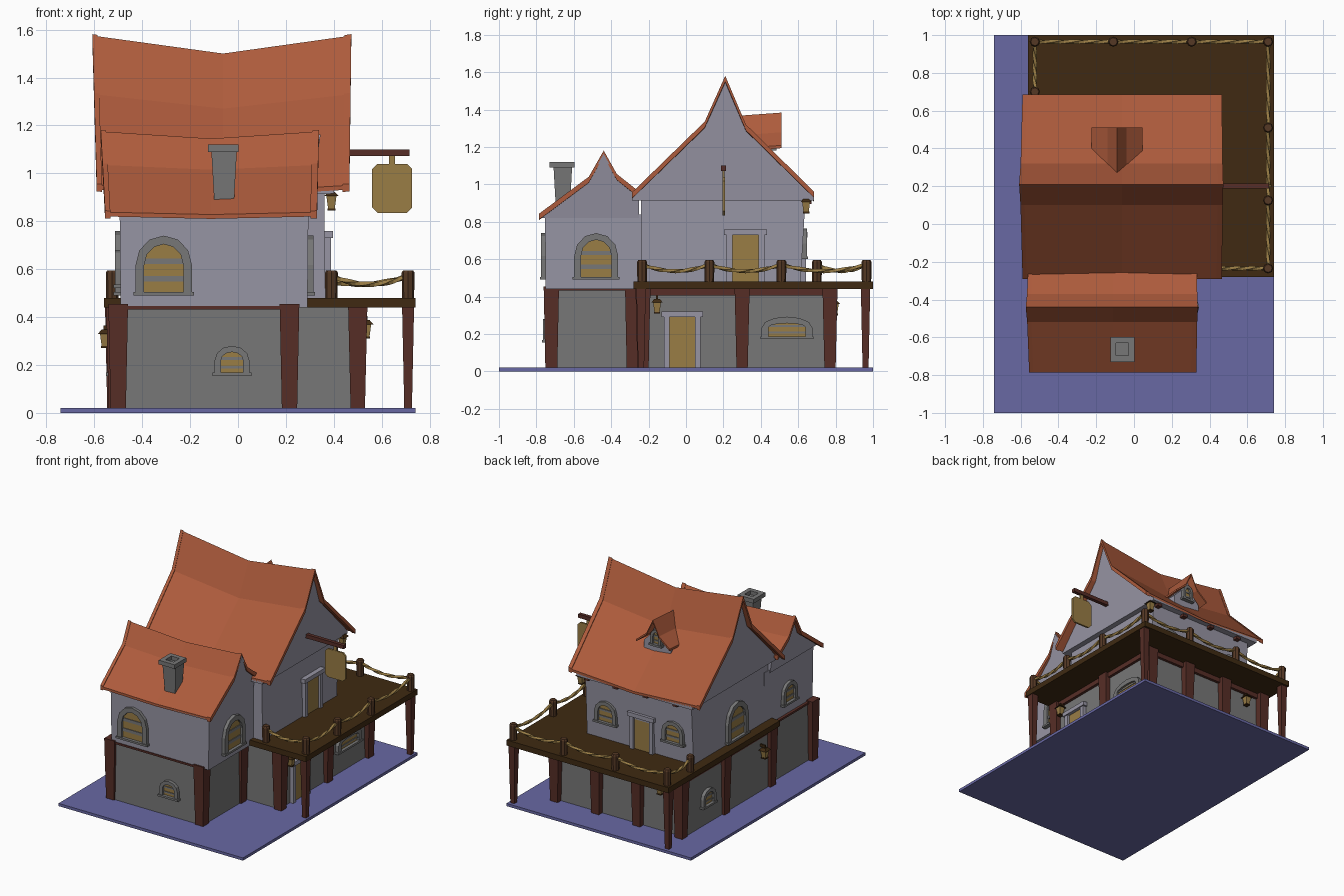
import bpy, bmesh, math
from mathutils import Matrix, Vector

if "Cube" in bpy.data.objects:
    bpy.data.objects.remove(bpy.data.objects["Cube"])

COLOURS = {
    "roof orange": (0.42, 0.105, 0.045), "plaster": (0.31, 0.30, 0.37),
    "stone grey": (0.185, 0.185, 0.185), "base blue": (0.138, 0.138, 0.37),
    "deck brown": (0.05, 0.023, 0.006), "timber red": (0.095, 0.027, 0.02),
    "mustard": (0.32, 0.205, 0.06), "post brown": (0.09, 0.04, 0.018),
}
MATS = {}
for n, c in COLOURS.items():
    MATS[n] = bpy.data.materials.new(n)
    MATS[n].diffuse_color = (*c, 1)
I = Matrix.Identity(4)


def loft(name, sections, mat, M=I):
    """Skin matching closed sections and cap both ends."""
    bm = bmesh.new()
    rings = [[bm.verts.new(M @ Vector(p)) for p in s] for s in sections]
    n = len(rings[0])
    for a, b in zip(rings, rings[1:]):
        for i in range(n):
            j = (i + 1) % n
            bm.faces.new((a[i], a[j], b[j], b[i]))
    bm.faces.new(rings[0])
    bm.faces.new(rings[-1])
    bmesh.ops.recalc_face_normals(bm, faces=bm.faces)
    me = bpy.data.meshes.new(name)
    bm.to_mesh(me)
    bm.free()
    me.materials.append(MATS[mat])
    ob = bpy.data.objects.new(name, me)
    bpy.context.collection.objects.link(ob)
    return ob


def rect(x0, x1, y0, y1, z):
    return [(x0, y0, z), (x1, y0, z), (x1, y1, z), (x0, y1, z)]


def box(name, x0, x1, y0, y1, z0, z1, mat, M=I, flare=0.0):
    """Box whose top is wider than its bottom by flare on each side."""
    f = flare
    return loft(name, [rect(x0, x1, y0, y1, z0),
                       rect(x0 - f, x1 + f, y0 - f, y1 + f, z1)], mat, M)


def place(x, y, z, deg):
    """Local frame on a wall: x along it, -y outwards."""
    return Matrix.Translation((x, y, z)) @ Matrix.Rotation(math.radians(deg), 4, 'Z')


# base, stone storey, plaster storey, deck
box("base", -.74, .74, -1, 1, 0, .02, "base blue")
box("stone_front", -.5, .235, -.74, -.2, .02, .44, "stone grey")
box("stone_main", -.52, .5, -.24, .76, .02, .44, "stone grey")
box("wall_front", -.49, .29, -.75, -.2, .44, .84, "plaster", flare=.004)
loft("wall_main", [rect(-.49, .365, -.24, .61, .44), rect(-.49, .36, -.24, .64, .945)], "plaster")
box("deck", -.56, .74, -.28, 1, .44, .48, "deck brown")
box("front_sill_beam", -.51, .25, -.755, -.24, .432, .446, "timber red")
for x in (-.525, .485):
    box("side_beam", x, x + .035, -.25, .78, .405, .44, "timber red")
box("back_beam", -.52, .52, .75, .78, .405, .44, "timber red")

# timber posts
for x, y in ((-.5, -.72), (.215, -.72), (.215, -.285)):
    box("front_post", x - .032, x + .032, y - .032, y + .032, .02, .455, "timber red", flare=.009)
for x, y in ((.5, -.23), (.5, .3), (.5, .77), (.17, .77), (-.16, .77),
             (-.5, .77), (-.51, .3), (-.51, -.23)):
    box("house_post", x - .03, x + .03, y - .03, y + .03, .02, .44, "timber red", flare=.01)
for x, y in ((.71, -.24), (.71, .96), (-.53, .96)):
    box("deck_post", x - .016, x + .016, y - .016, y + .016, .02, .44, "timber red", flare=.009)

# rope railing
RAIL = [(.39, -.235), (.71, -.235), (.71, .125), (.71, .51), (.71, .965),
        (.305, .965), (-.11, .965), (-.525, .965), (-.525, .70)]


def ngon(c, u, v, r, n, turn=0.0):
    return [c + r * (math.cos(a) * u + math.sin(a) * v)
            for a in (turn + 2 * math.pi * k / n for k in range(n))]


X, Y, Z = Vector((1, 0, 0)), Vector((0, 1, 0)), Vector((0, 0, 1))
for x, y in RAIL:
    loft("rail_post", [ngon(Vector((x, y, z)), X, Y, r, 8)
                       for z, r in ((.47, .025), (.585, .027), (.595, .021))], "post brown")
for a, b in zip(RAIL, RAIL[1:]):
    p, q = Vector((*a, .572)), Vector((*b, .572))
    side = (q - p).normalized().cross(Z)
    rings = []
    for k in range(17):
        t = k / 16
        c = p.lerp(q, t) - Z * (.035 * 4 * t * (1 - t))
        rings.append(ngon(c, side, Z, .012, 4, k * .4))
    loft("rope", rings, "mustard")


# sagging roofs: orange shell, raised verges, plaster gable block below
def roof(name, pts, sag, x0, x1, gx0, gx1, zb):
    xm = (x0 + x1) / 2
    ze, zr = pts[0][1], pts[2][1]

    def section(x, lean, k, up, down):
        top = [(x + lean * (z - ze) / (zr - ze), y, z - k * s + up)
               for (y, z), s in zip(pts, sag)]
        return top + [(a, b, c - up - down) for a, b, c in reversed(top)]

    loft(name, [section(x0, -.018, 0, 0, .018), section(xm, 0, 1, 0, .018),
                section(x1, .008, 0, 0, .018)], "roof orange")
    for xa, w, lean in ((x0, .022, -.018), (x1, -.028, .008)):
        k = abs(w) / (xm - x0)
        loft(name + "_verge", [section(xa, lean, 0, .006, .026),
                               section(xa + w, lean, k, .006, .026)], "roof orange")

    def gable(x, lean, k):
        s = [(x + lean * (z - ze) / (zr - ze), y, z - k * g - .012) for (y, z), g in zip(pts, sag)]
        return s + [(x, pts[-1][0], zb), (x, pts[0][0], zb)]

    loft(name + "_gable", [gable(gx0, -.05, 0), gable(xm, 0, 1), gable(gx1, .05, 0)], "plaster")


roof("main_roof", [(-.29, .95), (.10, 1.33), (.21, 1.575), (.32, 1.315), (.685, .955)],
     [.03, .06, .075, .06, .03], -.59, .465, -.53, .40, .915)
roof("front_roof", [(-.785, .838), (-.52, 1.035), (-.44, 1.175), (-.37, 1.05), (-.25, .955)],
     [.01, .02, .03, .025, .01], -.555, .33, -.50, .295, .82)

# dormer
DX = -.09
PROF = [(-.135, 1.205), (-.05, 1.275), (0, 1.38), (.05, 1.275), (.135, 1.205)]
loft("dormer_roof", [[(DX + x, y, z + d) for x, z in PROF] +
                     [(DX + x, y, z + d - .015) for x, z in reversed(PROF)]
                     for y, d in ((.25, -.015), (.51, .004))], "roof orange")
loft("dormer_wall", [[(DX + x * .8, y, z - .012) for x, z in PROF] +
                     [(DX + .108, y, 1.02), (DX - .108, y, 1.02)] for y in (.28, .455)], "plaster")

# rafter ends under the back eave
for x in (-.38, -.14, .10, .33):
    box("rafter_end", x - .018, x + .018, .6, .672, .895, .93, "timber red")

# chimney with an open cap
box("chimney", -.098, -.018, -.695, -.622, .86, 1.09, "stone grey", flare=.013)
ca, cb = (-.125, .003, -.73, -.597), (-.094, -.028, -.697, -.63)
loft("chimney_cap", [rect(*ca, 1.09), rect(*ca, 1.12), rect(*cb, 1.12), rect(*cb, 1.092)],
     "stone grey")


# arched windows
def arch(w, h, t=0.0):
    w, h, s = w / 2 - t, h - t, h * .5
    return [(-w, 0)] + [(w * math.cos(a), s + (h - s) * math.sin(a))
                        for a in (math.pi * (1 - k / 6) for k in range(7))] + [(w, 0)]


def window(x, y, z, deg, w, h, t=.036):
    M = place(x, y, z, deg)
    o, i = arch(w, h), arch(w, h, t)
    loft("window_frame", [[(a, -.024, b), (c, -.024, d), (c, .01, d), (a, .01, b)]
                          for (a, b), (c, d) in zip(o, i)], "stone grey", M)
    loft("window_pane", [[(a, q, b) for a, b in i] for q in (-.008, 0)], "mustard", M)
    for f in (.22, .52):
        box("window_bar", -w / 2 + t, w / 2 - t, -.013, 0, h * f, h * f + h * .09, "stone grey", M)
    box("window_sill", -w / 2 - .008, w / 2 + .008, -.03, .01, -.004, .01, "stone grey", M)


window(-.31, -.75, .495, 0, .235, .245)
window(.292, -.48, .495, 90, .235, .245)
window(-.025, -.74, .158, 0, .145, .122, .026)
window(.5, .54, .178, 90, .27, .115, .035)
window(-.52, .5, .158, -90, .145, .122, .026)
window(-.49, .13, .495, -90, .235, .265)
window(-.49, -.47, .525, -90, .16, .155, .028)
for x in (.2, -.34):
    window(x, .622, .605, 180, .17, .16, .028)
window(DX, .455, 1.185, 180, .085, .115, .02)


# doors
def door(x, y, z, deg, w, h):
    M = place(x, y, z, deg)
    box("door_panel", -w / 2, w / 2, -.01, .02, 0, h, "mustard", M)
    for s in (-1, 1):
        c = s * (w / 2 + .013)
        box("door_jamb", c - .015, c + .015, -.026, .02, 0, h, "plaster", M)
    box("door_lintel", -w / 2 - .042, w / 2 + .042, -.034, .02, h, h + .03, "plaster", M)


door(.363, .318, .48, 90, .145, .25)
door(.5, -.02, .02, 90, .14, .27)
door(-.087, .615, .48, 180, .13, .235)


# lanterns on brackets
def lantern(x, y, z, deg):
    M = place(x, y, z, deg)
    box("lantern_glass", -.014, .014, -.044, -.016, .008, .06, "mustard", M, .007)
    box("lantern_base", -.017, .017, -.047, -.013, 0, .009, "deck brown", M)
    box("lantern_cap", -.03, .03, -.06, 0, .06, .078, "deck brown", M, -.016)
    box("lantern_bracket", -.006, .006, -.036, .02, .078, .095, "deck brown", M)


lantern(.505, -.155, .31, 90)
lantern(-.525, -.11, .27, -90)
lantern(-.35, .765, .3, 180)
lantern(.36, .642, .845, 90)

# hanging sign
box("sign_beam", .34, .715, .188, .214, 1.073, 1.1, "timber red")
box("sign_hook", .63, .655, .196, .206, 1.035, 1.075, "mustard")
c = .022
x0, x1, z0, z1 = .56, .727, .835, 1.04
OUT = [(x0 + c, z0), (x1 - c, z0), (x1, z0 + c), (x1, z1 - c),
       (x1 - c, z1), (x0 + c, z1), (x0, z1 - c), (x0, z0 + c)]
loft("sign_board", [[(x, y, z) for x, z in OUT] for y in (.195, .208)], "mustard")

for m in bpy.data.materials:
    if m.users and not m.is_grease_pencil:
        m.use_nodes = True
        m.node_tree.nodes["Principled BSDF"].inputs["Base Color"].default_value = m.diffuse_color
